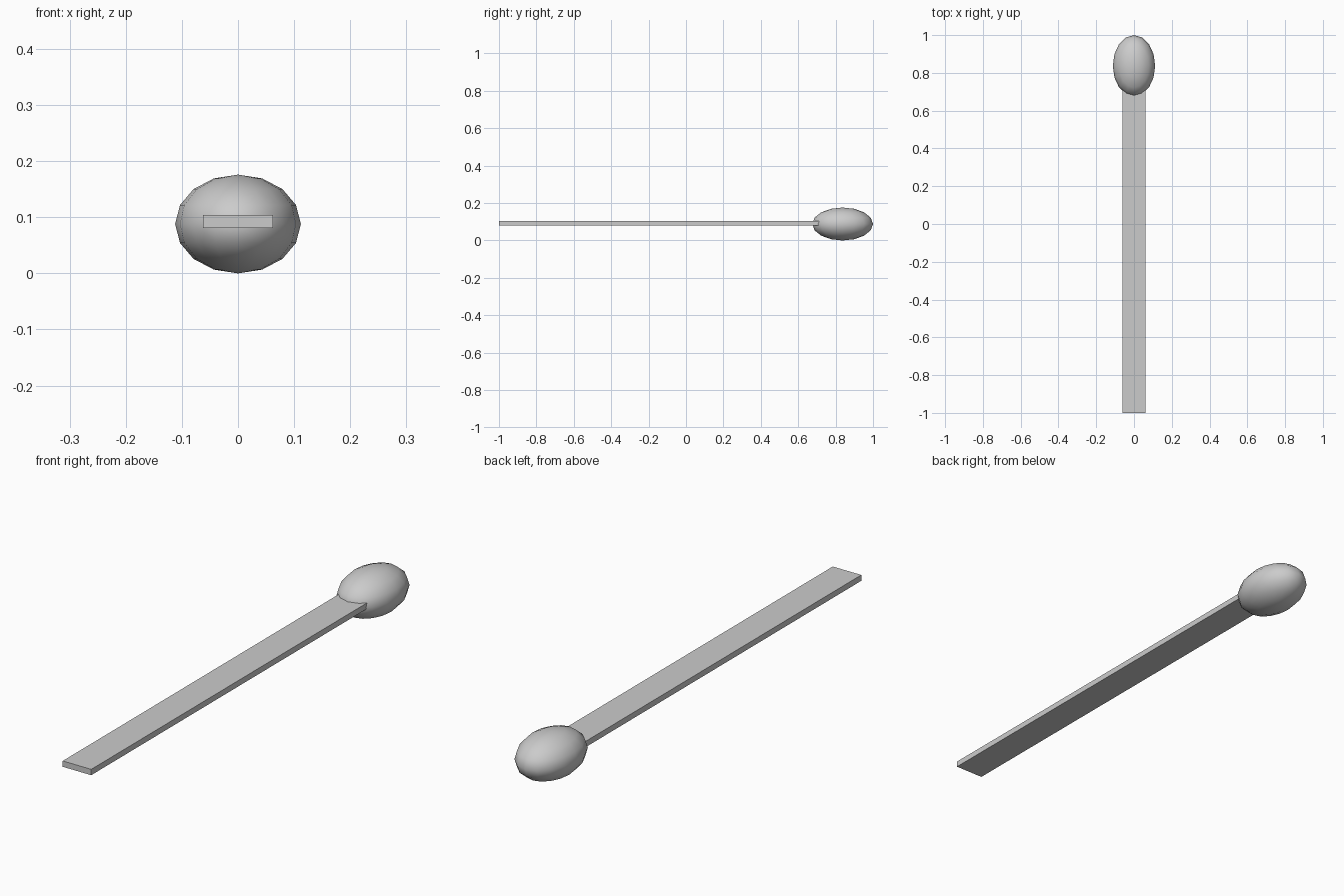
import bpy

if "Cube" in bpy.data.objects:
    bpy.data.objects.remove(bpy.data.objects["Cube"])

# flat wooden stick
bpy.ops.mesh.primitive_cube_add(size=1, location=(0, -0.14, 0.0925))
stick = bpy.context.object
stick.name = "stick"
stick.scale = (0.124, 1.72, 0.023)
bpy.ops.object.transform_apply(location=False, rotation=False, scale=True)

# egg-shaped head on the back end
bpy.ops.mesh.primitive_uv_sphere_add(segments=16, ring_count=8, radius=1,
                                     location=(0, 0.8375, 0.088))
head = bpy.context.object
head.name = "head"
head.scale = (0.112, 0.1625, 0.088)
bpy.ops.object.transform_apply(location=False, rotation=False, scale=True)
bpy.ops.object.shade_smooth()
